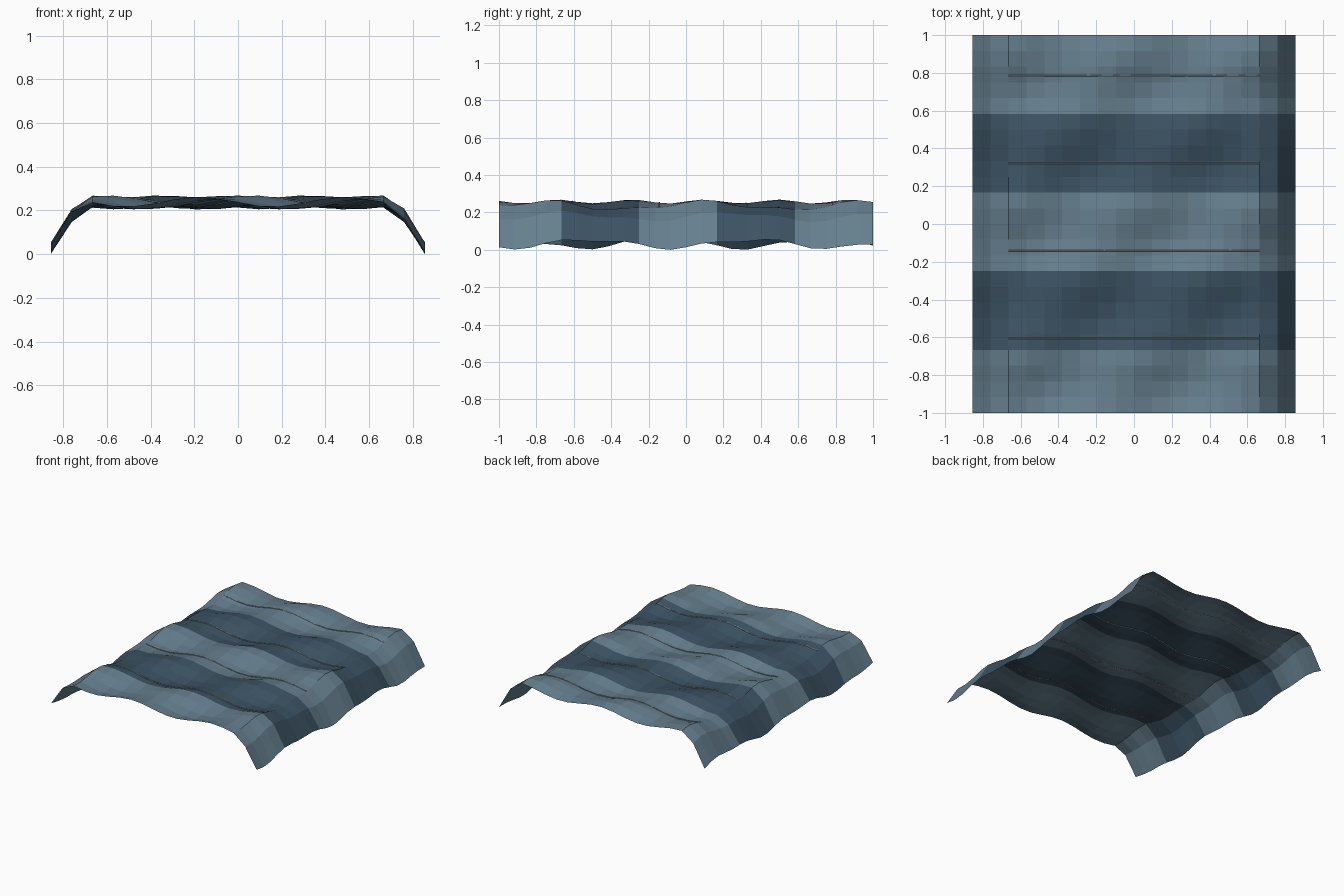
import bpy, bmesh, math

if "Cube" in bpy.data.objects:
    bpy.data.objects.remove(bpy.data.objects["Cube"])

HALF_W, COLS, ROWS = 0.855, 18, 24
FLAT_HALF = 0.665          # beyond this the sides droop


def height(x, y):
    """Rippled blanket height with drooping left and right sides."""
    ripple = 0.022 * math.sin(9.4 * x - 7.2 * y + 2.35) + 0.010 * math.sin(16.0 * y)
    droop = 0.205 * (max(0.0, abs(x) - FLAT_HALF) / (HALF_W - FLAT_HALF)) ** 1.8
    return 0.2395 + ripple - droop


def material(name, color):
    mat = bpy.data.materials.new(name)
    mat.diffuse_color = (*color, 1.0)
    mat.use_nodes = True
    mat.node_tree.nodes["Principled BSDF"].inputs["Base Color"].default_value = mat.diffuse_color
    return mat


light = material("light_stripe", (0.13, 0.21, 0.27))
dark = material("dark_stripe", (0.045, 0.085, 0.125))
thread = material("thread", (0.30, 0.34, 0.36))

# Blanket sheet: flat-shaded grid, striped every five rows
bm = bmesh.new()
grid = []
for j in range(ROWS + 1):
    y = -1 + 2 * j / ROWS
    row = []
    for i in range(COLS + 1):
        x = -HALF_W + 2 * HALF_W * i / COLS
        row.append(bm.verts.new((x, y, height(x, y))))
    grid.append(row)
for j in range(ROWS):
    for i in range(COLS):
        f = bm.faces.new((grid[j][i], grid[j][i + 1], grid[j + 1][i + 1], grid[j + 1][i]))
        f.material_index = ((j + 1) // 5) % 2
low = min(v.co.z for v in bm.verts)
bmesh.ops.translate(bm, verts=bm.verts, vec=(0, 0, -low))
mesh = bpy.data.meshes.new("blanket")
bm.to_mesh(mesh)
bm.free()
mesh.materials.append(light)
mesh.materials.append(dark)
bpy.context.collection.objects.link(bpy.data.objects.new("blanket", mesh))


def sheet_z(x, y):
    """Height on the faceted sheet, blended between the two nearest rows."""
    t = (y + 1) * ROWS / 2
    j = math.floor(t)
    y0, y1 = -1 + 2 * j / ROWS, -1 + 2 * (j + 1) / ROWS
    return height(x, y0) * (1 - t + j) + height(x, y1) * (t - j) - low


# Stitch lines: thin threads lying across the flat part
for n in range(4):
    y = -0.605 + 0.463 * n
    curve = bpy.data.curves.new("stitch_line", "CURVE")
    curve.dimensions = "3D"
    curve.bevel_depth = 0.004
    curve.bevel_resolution = 0
    curve.use_fill_caps = True
    spline = curve.splines.new("POLY")
    spline.points.add(14)
    for k, p in enumerate(spline.points):
        x = -HALF_W + 2 * HALF_W * (k + 2) / COLS
        p.co = (x, y, sheet_z(x, y) + 0.001, 1)
    curve.materials.append(thread)
    bpy.context.collection.objects.link(bpy.data.objects.new(f"stitch_line_{n + 1}", curve))
